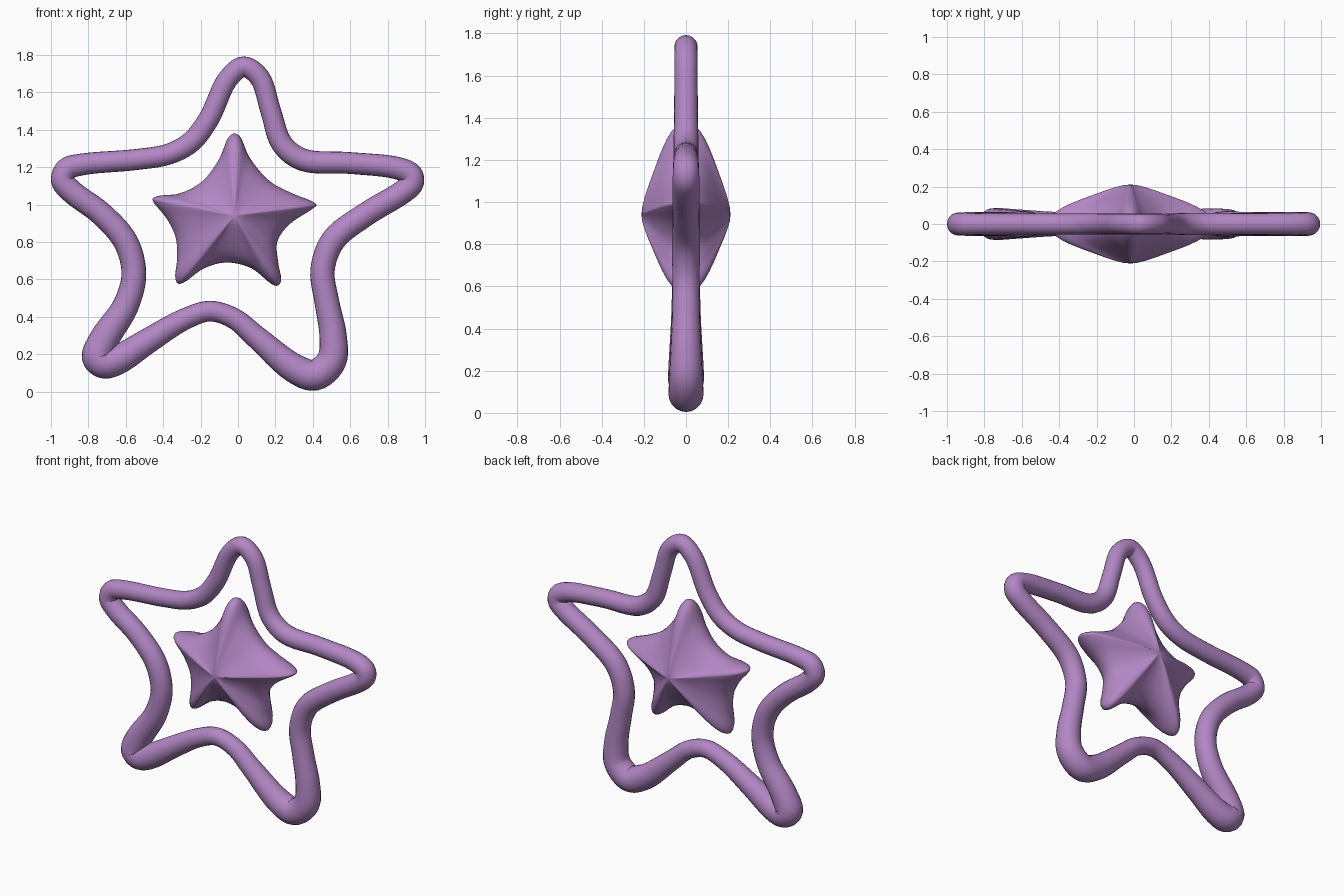
import bpy, bmesh, math
from mathutils import Vector

if "Cube" in bpy.data.objects:
    bpy.data.objects.remove(bpy.data.objects["Cube"])

purple = bpy.data.materials.new("soft purple")
purple.diffuse_color = (0.445, 0.242, 0.552, 1)
purple.use_nodes = True
purple.node_tree.nodes["Principled BSDF"].inputs["Base Color"].default_value = purple.diffuse_color


def smooth_loop(points, steps):
    """Closed centripetal spline through the points."""
    pts = [Vector(p) for p in points]
    n, out = len(pts), []
    for i in range(n):
        p = [pts[(i + k) % n] for k in (-1, 0, 1, 2)]
        t = [0.0]
        for a, b in zip(p, p[1:]):
            t.append(t[-1] + (b - a).length ** 0.5)

        def mix(a, b, ta, tb, u):
            return a * ((tb - u) / (tb - ta)) + b * ((u - ta) / (tb - ta))

        for s in range(steps):
            u = t[1] + (t[2] - t[1]) * s / steps
            a = [mix(p[k], p[k + 1], t[k], t[k + 1], u) for k in range(3)]
            b = [mix(a[k], a[k + 1], t[k], t[k + 2], u) for k in range(2)]
            out.append(mix(b[0], b[1], t[1], t[2], u))
    return out


# outer star tube: x, z, radius, clockwise from the top tip
path = [
    (0.03, 1.737, .055), (0.115, 1.68, .055), (0.175, 1.50, .055),
    (0.235, 1.325, .058), (0.345, 1.24, .06), (0.60, 1.222, .058), (0.85, 1.195, .06),
    (0.925, 1.16, .062), (0.93, 1.115, .063), (0.885, 1.07, .063),
    (0.68, 0.945, .064), (0.51, 0.81, .066), (0.452, 0.65, .065),
    (0.475, 0.48, .066), (0.508, 0.30, .073), (0.50, 0.165, .08),
    (0.41, 0.088, .083), (0.30, 0.125, .078), (0.10, 0.29, .062),
    (-0.02, 0.39, .056), (-0.15, 0.43, .055), (-0.29, 0.385, .058),
    (-0.48, 0.272, .068), (-0.645, 0.17, .08), (-0.715, 0.155, .085),
    (-0.75, 0.185, .085), (-0.715, 0.28, .08), (-0.60, 0.46, .07),
    (-0.557, 0.63, .066), (-0.60, 0.80, .066), (-0.73, 0.95, .064),
    (-0.89, 1.07, .063), (-0.938, 1.13, .062), (-0.915, 1.19, .061),
    (-0.83, 1.215, .058), (-0.55, 1.24, .056), (-0.37, 1.27, .056),
    (-0.25, 1.335, .057), (-0.155, 1.46, .056), (-0.055, 1.67, .055),
]
curve = bpy.data.curves.new("star_ring", 'CURVE')
curve.dimensions = '3D'
curve.bevel_depth = 1
curve.bevel_resolution = 8
samples = smooth_loop(path, 6)
spline = curve.splines.new('POLY')
spline.points.add(len(samples) - 1)
for sp, s in zip(spline.points, samples):
    sp.co = (s.x, 0, s.y, 1)
    sp.radius = s.z
spline.use_cyclic_u = True
spline.use_smooth = True
ring = bpy.data.objects.new("star_ring", curve)
bpy.context.collection.objects.link(ring)
bpy.context.view_layer.objects.active = ring
ring.select_set(True)
bpy.ops.object.convert(target='MESH')
ring = bpy.context.object
ring.data.materials.clear()
ring.data.materials.append(purple)
ring.data.shade_smooth()

# puffy inner star: outline in x, z
outline = [
    (-0.02, 1.38), (0.01, 1.365), (0.06, 1.255), (0.17, 1.125), (0.29, 1.06),
    (0.40, 1.015), (0.42, 0.997), (0.40, 0.978), (0.27, 0.89), (0.21, 0.80),
    (0.215, 0.69), (0.23, 0.59), (0.21, 0.566), (0.18, 0.575), (0.07, 0.66),
    (-0.06, 0.69), (-0.18, 0.66), (-0.29, 0.583), (-0.32, 0.577), (-0.335, 0.605),
    (-0.325, 0.72), (-0.335, 0.83), (-0.385, 0.93), (-0.45, 1.01),
    (-0.457, 1.03), (-0.43, 1.045), (-0.31, 1.06), (-0.19, 1.125),
    (-0.10, 1.245), (-0.05, 1.36),
]
rim = smooth_loop(outline, 5)
centre = Vector((-0.02, 0.94))
# thickness profile: fraction of the way out, half depth
profile = [(.08, .208), (.18, .197), (.3, .18), (.45, .156), (.6, .132),
           (.72, .111), (.82, .09), (.9, .068), (.955, .045), (.987, .022)]
rows = [(t, -h) for t, h in profile] + [(1, 0)] + [(t, h) for t, h in reversed(profile)]
bm = bmesh.new()
rings = []
for t, y in rows:
    rings.append([bm.verts.new((centre.x + (p.x - centre.x) * t, y,
                                centre.y + (p.y - centre.y) * t)) for p in rim])
n = len(rim)
for a, b in zip(rings, rings[1:]):
    for i in range(n):
        j = (i + 1) % n
        bm.faces.new((a[i], a[j], b[j], b[i]))
for r, y in ((rings[0], -.211), (rings[-1], .211)):
    tip = bm.verts.new((centre.x, y, centre.y))
    for i in range(n):
        bm.faces.new((r[i], r[(i + 1) % n], tip))
bmesh.ops.recalc_face_normals(bm, faces=bm.faces)
mesh = bpy.data.meshes.new("inner_star")
bm.to_mesh(mesh)
bm.free()
mesh.materials.append(purple)
mesh.shade_smooth()
star = bpy.data.objects.new("inner_star", mesh)
bpy.context.collection.objects.link(star)
